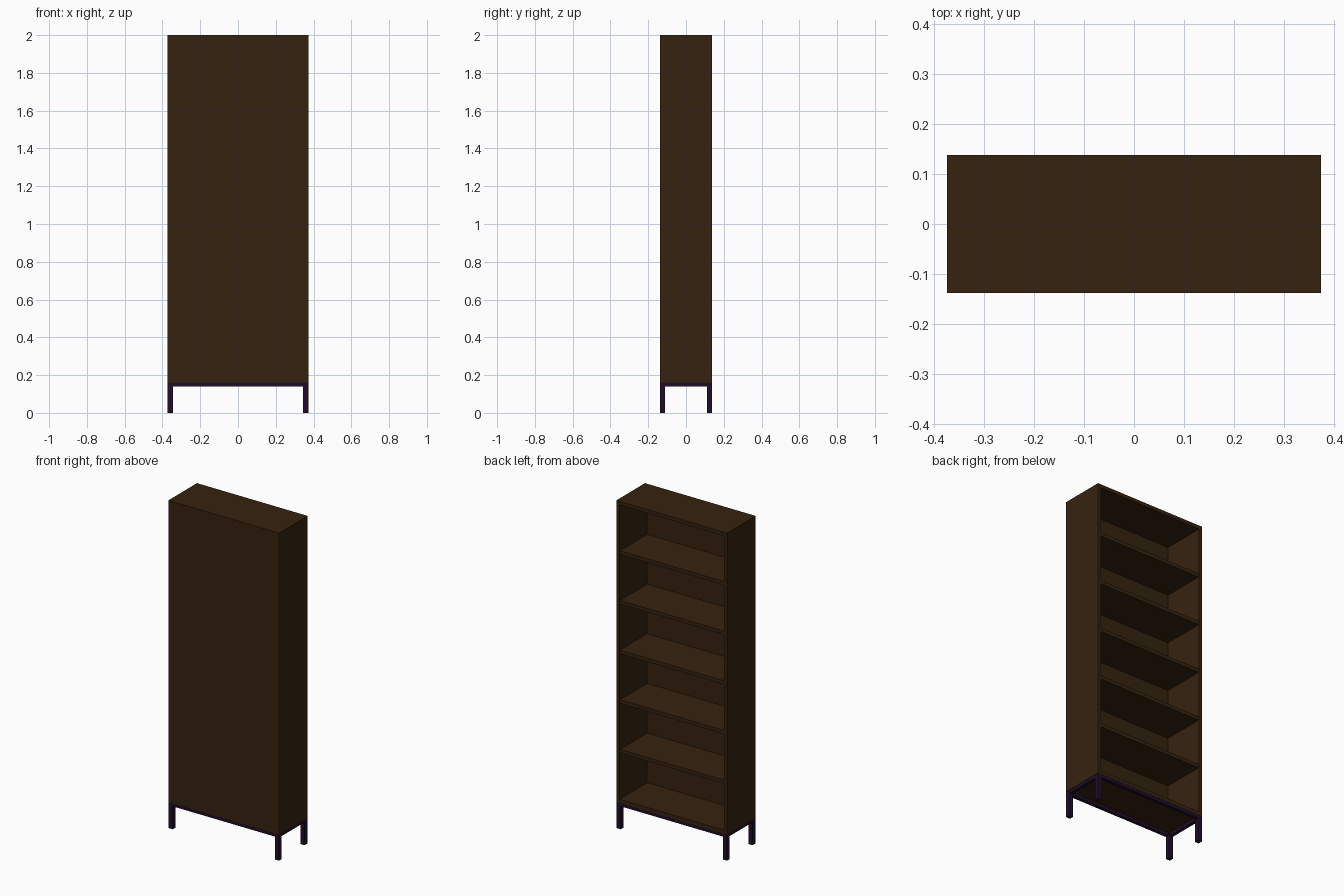
import bpy

if "Cube" in bpy.data.objects:
    bpy.data.objects.remove(bpy.data.objects["Cube"])

# Overall sizes
HX, HY = 0.374, 0.138          # half width, half depth
Z0, Z1 = 0.16, 2.0             # cabinet bottom and top
T = 0.022                      # board thickness
LEG, RAIL = 0.027, 0.02        # metal section sizes
BACK = 0.01                    # closing panel thickness


def material(name, rgb):
    m = bpy.data.materials.new(name)
    m.diffuse_color = (*rgb, 1)
    m.use_nodes = True
    m.node_tree.nodes["Principled BSDF"].inputs["Base Color"].default_value = m.diffuse_color
    return m


wood = material("dark brown wood", (0.036, 0.0165, 0.005))
metal = material("dark purple metal", (0.014, 0.004, 0.021))


def box(name, lo, hi, mat):
    """Box between two corners."""
    bpy.ops.mesh.primitive_cube_add(size=1)
    o = bpy.context.object
    o.name = name
    for v in o.data.vertices:
        v.co = [hi[i] if v.co[i] > 0 else lo[i] for i in range(3)]
    o.data.materials.append(mat)
    return o


# Cabinet: sides, top, bottom and the closed panel on the -y side
for name, s in (("left_side", -1), ("right_side", 1)):
    xs = sorted((s * HX, s * (HX - T)))
    box(name, (xs[0], -HY, Z0), (xs[1], HY, Z1), wood)
IX = HX - T
box("top_board", (-IX, -HY, Z1 - T), (IX, HY, Z1), wood)
box("bottom_board", (-IX, -HY, Z0), (IX, HY, Z0 + T), wood)
box("closed_panel", (-IX, -HY, Z0 + T), (IX, -HY + BACK, Z1 - T), wood)

# Five evenly spaced shelves, open toward +y
pitch = (Z1 - Z0 - T) / 6
for i in range(1, 6):
    z = Z0 + i * pitch
    box(f"shelf_{i}", (-IX, -HY + BACK, z), (IX, HY - 0.004, z + T), wood)

# Metal base: four legs and a rectangle of rails
BX, BY = HX - 0.002, HY - 0.001
for sx, xn in ((-1, "left"), (1, "right")):
    for sy, yn in ((-1, "front"), (1, "rear")):
        xs = sorted((sx * BX, sx * (BX - LEG)))
        ys = sorted((sy * BY, sy * (BY - LEG)))
        box(f"{yn}_{xn}_leg", (xs[0], ys[0], 0), (xs[1], ys[1], Z0), metal)
    xs = sorted((sx * BX, sx * (BX - RAIL)))
    box(f"{xn}_rail", (xs[0], -BY + LEG, Z0 - RAIL), (xs[1], BY - LEG, Z0), metal)
for sy, yn in ((-1, "front"), (1, "rear")):
    ys = sorted((sy * BY, sy * (BY - RAIL)))
    box(f"{yn}_rail", (-BX + LEG, ys[0], Z0 - RAIL), (BX - LEG, ys[1], Z0), metal)
